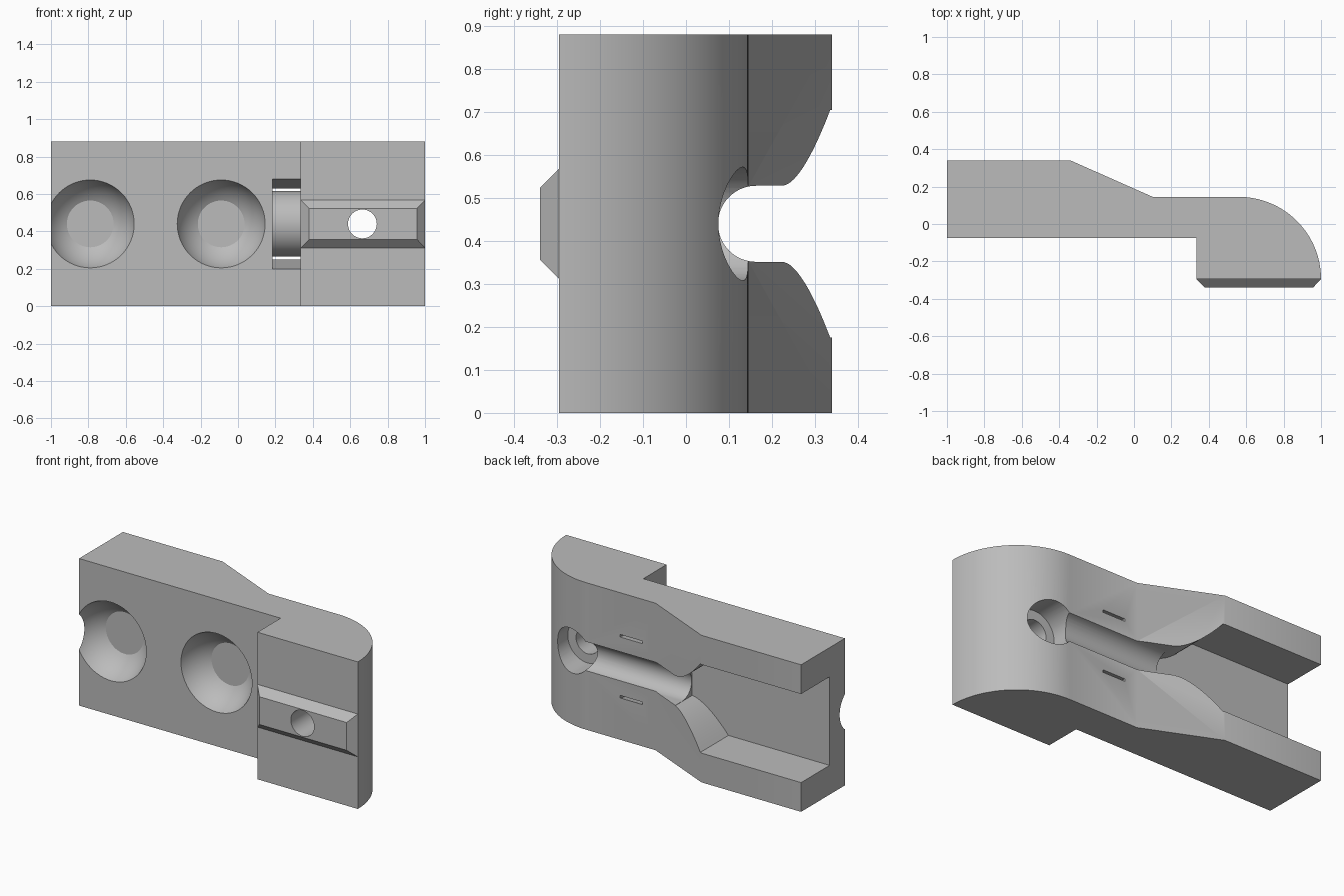
import bpy, bmesh
from math import sin, cos, pi, radians

cube = bpy.data.objects.get("Cube")
if cube:
    bpy.data.objects.remove(cube, do_unlink=True)

HEIGHT, MID = 0.88, 0.44
FRONT, STEP, BACK = -0.295, 0.335, 0.145

grey = bpy.data.materials.new("plain_grey")
grey.use_nodes = True
grey.diffuse_color = (0.5, 0.5, 0.5, 1)
grey.node_tree.nodes["Principled BSDF"].inputs["Base Color"].default_value = (0.5, 0.5, 0.5, 1)


def loft(name, rings):
    """Closed solid skinned over rings of equal point count."""
    bm = bmesh.new()
    rows = [[bm.verts.new(p) for p in ring] for ring in rings]
    n = len(rows[0])
    for a, b in zip(rows, rows[1:]):
        for i in range(n):
            j = (i + 1) % n
            bm.faces.new((a[i], a[j], b[j], b[i]))
    bm.faces.new(rows[0][::-1])
    bm.faces.new(rows[-1])
    bmesh.ops.recalc_face_normals(bm, faces=bm.faces[:])
    mesh = bpy.data.meshes.new(name)
    bm.to_mesh(mesh)
    bm.free()
    mesh.materials.append(grey)
    obj = bpy.data.objects.new(name, mesh)
    bpy.context.collection.objects.link(obj)
    return obj


def disc(x, y, r, n=64):
    return [(x + r * cos(2 * pi * i / n), y, MID + r * sin(2 * pi * i / n)) for i in range(n)]


def rect(x0, x1, y, half):
    return [(x0, y, MID - half), (x1, y, MID - half), (x1, y, MID + half), (x0, y, MID + half)]


def combine(target, tool, operation="DIFFERENCE"):
    mod = target.modifiers.new(tool.name, "BOOLEAN")
    mod.object, mod.operation, mod.solver = tool, operation, "EXACT"
    bpy.context.view_layer.objects.active = target
    bpy.ops.object.modifier_apply(modifier=mod.name)
    bpy.data.objects.remove(tool, do_unlink=True)


# Body: plan outline with a rounded nose, extruded upward
nose = [(0.56 + 0.44 * sin(a), FRONT + 0.44 * cos(a))
        for a in (radians(90 * i / 32) for i in range(33))]
plan = [(-1, -0.075), (-1, 0.34), (-0.34, 0.34), (0.1, BACK)] + nose
plan += [(STEP, FRONT), (STEP, -0.075)]
body = loft("clamp_body", [[(x, y, z) for x, y in plan] for z in (0, HEIGHT)])

# Bevelled locating rib on the front pad
combine(body, loft("rib", [rect(STEP + 0.02, 0.96, -0.25, 0.1),
                           rect(STEP, 1, FRONT, 0.128),
                           rect(STEP + 0.045, 0.957, -0.34, 0.083)]), "UNION")

# Wide back pocket, flaring down into the narrow channel
flare = [(-1.1, 0.265)]
for i in range(25):
    t = 1 - i / 24
    flare.append((-0.09 - 0.24 * t, 0.09 + 0.175 * t ** 1.6))
outline = [(x, MID + h) for x, h in flare] + [(x, MID - h) for x, h in reversed(flare)]
combine(body, loft("pocket", [[(x, y, z) for x, z in outline] for y in (0.07, 0.6)]))

# Round-bottomed channel running to the screw hole
arc = [(0.163 - 0.0885 * sin(a), MID - 0.0885 * cos(a))
       for a in (pi * i / 32 for i in range(33))]
u_shape = [(0.6, MID - 0.0885)] + arc + [(0.6, MID + 0.0885)]
combine(body, loft("channel", [[(x, y, z) for y, z in u_shape] for x in (-0.25, 0.665)]))

# Screw hole with counterbore from the back
combine(body, loft("screw_hole", [disc(0.665, -0.6, 0.077), disc(0.665, 0.6, 0.077)]))
combine(body, loft("counterbore", [disc(0.665, -0.02, 0.132), disc(0.665, 0.6, 0.132)]))

# Two flat-bottomed bowl recesses in the front
for x in (-0.79, -0.09):
    angles = [radians(60 * i / 16) for i in range(17)]
    combine(body, loft("bowl", [disc(x, -0.16 + 0.25 * sin(a), 0.25 * cos(a)) for a in angles]))

# Tapered strap slot wrapping around a round core
slot = loft("strap_slot", [rect(0.185, STEP, -0.12, 0.25), rect(0.185, STEP, -0.075, 0.24),
                           rect(0.185, STEP, BACK, 0.19), rect(0.185, STEP, 0.2, 0.18)])
core = [(0.15 + 0.175 * cos(2 * pi * i / 64), MID + 0.175 * sin(2 * pi * i / 64))
        for i in range(64)]
combine(slot, loft("core", [[(x, y, z) for y, z in core] for x in (0.1, 0.5)]))
combine(body, slot)

# Smooth curved walls, crisp edges
bpy.ops.object.select_all(action="DESELECT")
body.select_set(True)
bpy.context.view_layer.objects.active = body
bpy.ops.object.shade_smooth_by_angle(angle=radians(28))
